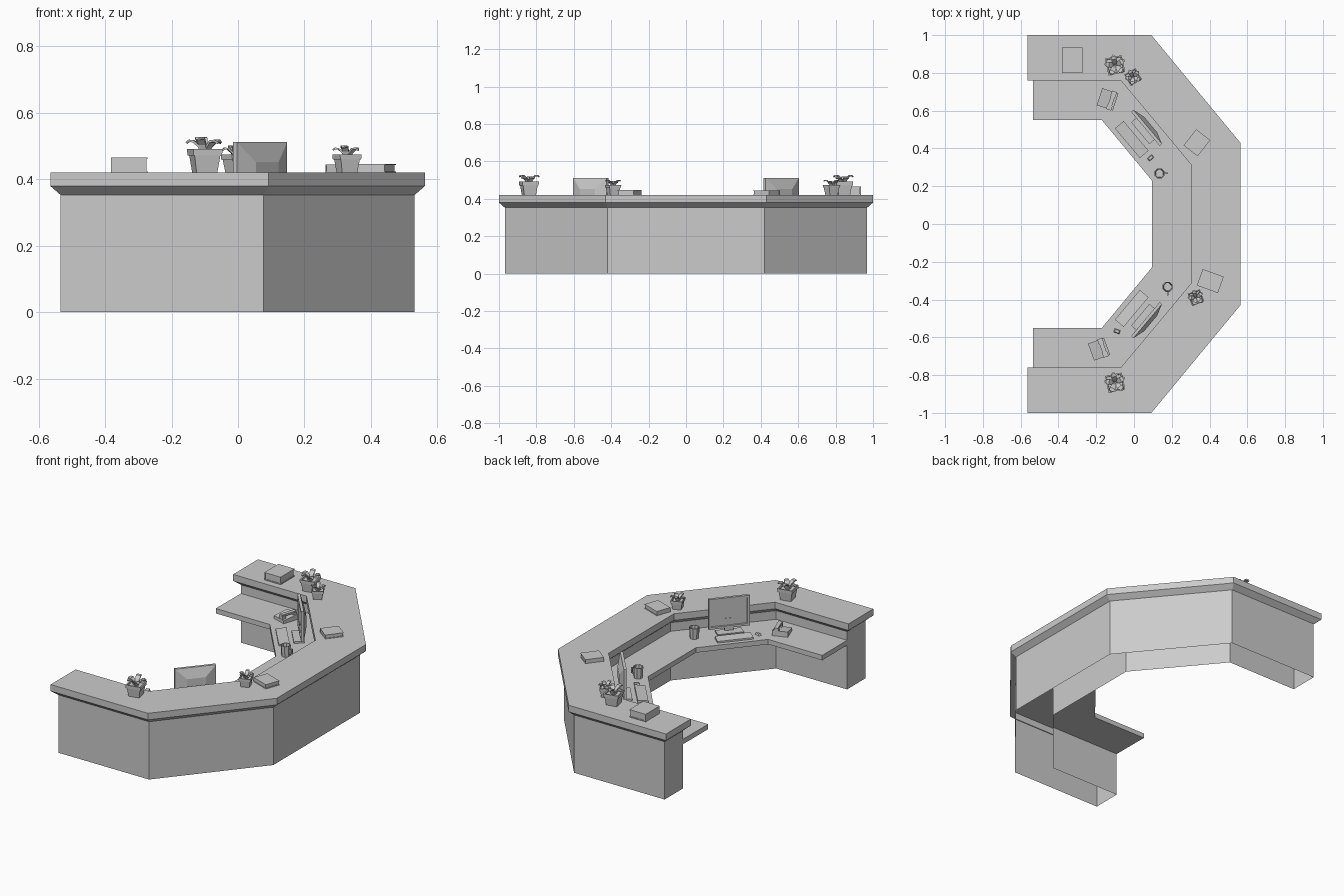
import bpy, bmesh
from math import radians, cos, sin, pi
from mathutils import Matrix, Vector

if "Cube" in bpy.data.objects:
    bpy.data.objects.remove(bpy.data.objects["Cube"])

GREY = bpy.data.materials.new("plain_grey")
GREY.use_nodes = True
GREY.diffuse_color = (0.6, 0.6, 0.6, 1)
GREY.node_tree.nodes["Principled BSDF"].inputs["Base Color"].default_value = (0.6, 0.6, 0.6, 1)

COUNTER_Z, DESK_Z = 0.42, 0.30


def finish(name, bm, loc=(0, 0, 0), deg=0):
    bmesh.ops.recalc_face_normals(bm, faces=bm.faces)
    mesh = bpy.data.meshes.new(name)
    bm.to_mesh(mesh)
    bm.free()
    mesh.materials.append(GREY)
    obj = bpy.data.objects.new(name, mesh)
    obj.matrix_world = Matrix.Translation(loc) @ Matrix.Rotation(radians(deg), 4, 'Z')
    bpy.context.collection.objects.link(obj)
    return obj


def add_box(bm, size, centre):
    mat = Matrix.Translation(centre) @ Matrix.Diagonal((*size, 1))
    return bmesh.ops.create_cube(bm, size=1, matrix=mat)["verts"]


def loft(bm, rings, cap_first=True, cap_last=True):
    rows = [[bm.verts.new(p) for p in ring] for ring in rings]
    n = len(rows[0])
    for a, b in zip(rows, rows[1:]):
        for i in range(n):
            bm.faces.new((a[i], a[(i + 1) % n], b[(i + 1) % n], b[i]))
    if cap_first:
        bm.faces.new(rows[0])
    if cap_last:
        bm.faces.new(rows[-1])


def ring(radius, z, n, turn=0):
    return [(radius * cos(2 * pi * i / n + turn), radius * sin(2 * pi * i / n + turn), z)
            for i in range(n)]


def mirrored(path):
    return path + [(x, -y) for x, y in reversed(path)]


def inset(poly, d):
    """Mitred inset of a clockwise outline."""
    out = []
    for i, p in enumerate(poly):
        p = Vector(p)
        e1 = (p - Vector(poly[i - 1])).normalized()
        e2 = (Vector(poly[(i + 1) % len(poly)]) - p).normalized()
        n1, n2 = Vector((e1.y, -e1.x)), Vector((e2.y, -e2.x))
        out.append(tuple(p + (n1 + n2) * d / (1 + n1.dot(n2))))
    return out


def at(poly, z):
    return [(x, y, z) for x, y in poly]


# Counter: overhanging top, chamfered underside, hollow body open below
outer = mirrored([(-0.565, 1.0), (0.092, 1.0), (0.563, 0.43)])
inner = mirrored([(-0.565, 0.76), (-0.07, 0.76), (0.302, 0.315)])
outline = outer + inner[::-1]
body = inset(outline, 0.031)
bm = bmesh.new()
loft(bm, [at(outline, COUNTER_Z), at(outline, 0.38), at(body, 0.353), at(body, 0)], cap_last=False)
finish("reception_counter", bm)

# Lower work surface fixed to the inner wall
desk = body[6:] + mirrored([(-0.535, 0.55), (-0.17, 0.55), (0.095, 0.23)])
bm = bmesh.new()
loft(bm, [at(desk, DESK_Z), at(desk, DESK_Z - 0.03)])
finish("work_surface", bm)


def book(name, loc, deg, w, d, h):
    bm = bmesh.new()
    t = h * 0.12
    add_box(bm, (w, d, t), (0, 0, t / 2))
    add_box(bm, (w, d, t), (0, 0, h - t / 2))
    add_box(bm, (t, d, h - 2 * t), (-w / 2 + t / 2, 0, h / 2))
    add_box(bm, (w * 0.95, d * 0.95, h - 2 * t), (-w * 0.01, 0, h / 2))
    finish(name, bm, (*loc, COUNTER_Z), deg)


book("thick_book", (-0.327, 0.867), 0, 0.11, 0.135, 0.046)
book("back_book", (0.333, 0.43), -38, 0.094, 0.108, 0.024)
book("front_book", (0.404, -0.302), -20, 0.118, 0.092, 0.026)


def plant(name, loc, deg, s):
    # Square tapered pot with a rim and recessed soil
    bm = bmesh.new()
    profile = [(0.045, 0), (0.056, 0.052), (0.062, 0.052), (0.064, 0.072), (0.054, 0.072), (0.052, 0.06)]
    loft(bm, [ring(r * s, z * s, 4, pi / 4) for r, z in profile])
    finish(name + "_pot", bm, (*loc, COUNTER_Z), deg)
    # Arching pointed leaves
    bm = bmesh.new()
    spine = [(0.002, 0.058, 0.006), (0.014, 0.088, 0.012), (0.032, 0.106, 0.015),
             (0.048, 0.108, 0.011), (0.058, 0.1, 0.002)]
    for k in range(5):
        turn = Matrix.Rotation(2 * pi * k / 5 + 0.3, 4, 'Z')
        lift = 0.92 + 0.08 * (k % 2)
        rows = [[bm.verts.new(turn @ Vector((r * s, side * w * s, z * s * lift))) for side in (-1, 1)]
                for r, z, w in spine]
        for a, b in zip(rows, rows[1:]):
            bm.faces.new((a[0], a[1], b[1], b[0]))
    leaves = finish(name + "_leaves", bm, (*loc, COUNTER_Z), deg)
    mod = leaves.modifiers.new("thickness", 'SOLIDIFY')
    mod.thickness = 0.007 * s


plant("back_large_plant", (-0.1, 0.84), 12, 1)
plant("back_small_plant", (-0.005, 0.778), 30, 0.76)
plant("front_large_plant", (-0.1, -0.84), 12, 1)
plant("front_small_plant", (0.328, -0.39), 20, 0.76)


def workstation(prefix, s):
    deg = -50 if s > 0 else -130

    # Monitor: recessed screen, tapered back, neck and foot
    w, lo, hi = 0.235, 0.028, 0.212
    bm = bmesh.new()

    def rect(ix, iz, y):
        x = w / 2 - ix
        return [(-x, y, lo + iz), (x, y, lo + iz), (x, y, hi - iz), (-x, y, hi - iz)]
    loft(bm, [rect(0.015, 0.015, -0.004), rect(0.013, 0.013, -0.01), rect(0, 0, -0.01),
              rect(0, 0, 0.006), rect(0.064, 0.06, 0.026)])
    finish(prefix + "_monitor", bm, (0.068, s * 0.51, DESK_Z), deg)
    bm = bmesh.new()
    add_box(bm, (0.05, 0.012, 0.08), (0, 0.008, 0.045))
    add_box(bm, (0.15, 0.06, 0.01), (0, -0.008, 0.005))
    finish(prefix + "_monitor_stand", bm, (0.062, s * 0.505, DESK_Z), deg)

    # Keyboard, thicker along the far edge
    bm = bmesh.new()
    for v in add_box(bm, (0.205, 0.06, 0.01), (0, 0, 0.005)):
        if v.co.z > 0 and v.co.y > 0:
            v.co.z += 0.006
    finish(prefix + "_keyboard", bm, (-0.012, s * 0.447, DESK_Z), deg)


def mouse(name, loc, deg):
    bm = bmesh.new()
    for v in add_box(bm, (0.02, 0.032, 0.011), (0, 0, 0.0055)):
        if v.co.z > 0.005:
            v.co.x *= 0.7
            v.co.y *= 0.7
    finish(name, bm, (*loc, DESK_Z), deg)


def cup(name, loc, deg):
    # Hollow eight-sided mug with a square handle
    bm = bmesh.new()
    loft(bm, [ring(r, z, 8, pi / 8) for r, z in
              [(0.025, 0), (0.029, 0.066), (0.024, 0.066), (0.021, 0.008)]])
    for z in (0.018, 0.048):
        add_box(bm, (0.016, 0.007, 0.006), (0.033, 0, z))
    add_box(bm, (0.006, 0.007, 0.036), (0.042, 0, 0.033))
    finish(name, bm, (*loc, DESK_Z), deg)


def phone(name, loc, deg):
    # Sloped base with a handset resting on raised ends
    bm = bmesh.new()
    for v in add_box(bm, (0.09, 0.095, 0.018), (0, 0, 0.009)):
        if v.co.z > 0 and v.co.y > 0:
            v.co.z += 0.014
    finish(name + "_base", bm, (*loc, DESK_Z), deg)
    bm = bmesh.new()
    add_box(bm, (0.022, 0.1, 0.012), (0.022, 0, 0.043))
    for y in (-0.038, 0.038):
        add_box(bm, (0.028, 0.026, 0.02), (0.022, y, 0.032))
    finish(name + "_handset", bm, (*loc, DESK_Z), deg)


workstation("back", 1)
workstation("front", -1)
mouse("back_mouse", (0.088, 0.35), -50)
mouse("front_mouse", (-0.09, -0.568), -110)
cup("back_cup", (0.135, 0.268), 0)
cup("front_cup", (0.178, -0.333), -90)
phone("back_phone", (-0.14, 0.66), -18)
phone("front_phone", (-0.185, -0.663), 20)
